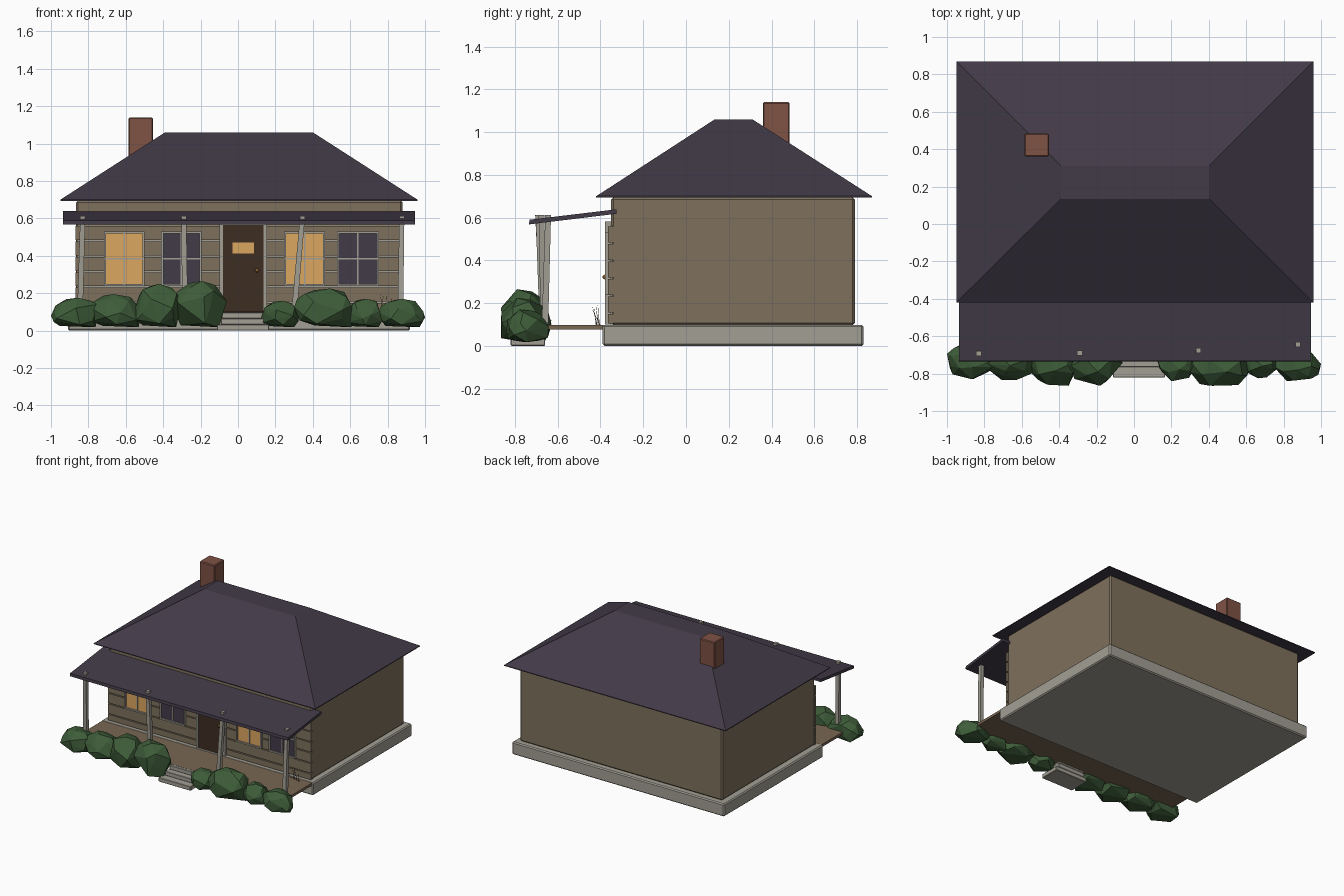
import bpy, bmesh, math, random
from mathutils import Vector

random.seed(11)
cube = bpy.data.objects.get("Cube")
if cube:
    bpy.data.objects.remove(cube, do_unlink=True)


def material(name, rgb):
    m = bpy.data.materials.new(name)
    m.use_nodes = True
    m.diffuse_color = (*rgb, 1)
    m.node_tree.nodes["Principled BSDF"].inputs["Base Color"].default_value = (*rgb, 1)
    return m


WALL = material("tan wall", (0.21, 0.165, 0.11))
ROOF = material("dark plum", (0.054, 0.043, 0.064))
STONE = material("pale grey", (0.36, 0.345, 0.295))
BRICK = material("brick red", (0.21, 0.085, 0.06))
LEAF = material("leaf green", (0.048, 0.108, 0.041))
DOOR = material("dark wood", (0.048, 0.026, 0.016))
GLOW = material("warm light", (0.72, 0.39, 0.12))
FLOOR = material("porch wood", (0.19, 0.135, 0.085))
BRASS = material("brass", (0.4, 0.2, 0.05))


def finish(name, bm, mat):
    bmesh.ops.recalc_face_normals(bm, faces=bm.faces)
    me = bpy.data.meshes.new(name)
    bm.to_mesh(me)
    bm.free()
    me.materials.append(mat)
    ob = bpy.data.objects.new(name, me)
    bpy.context.collection.objects.link(ob)
    return ob


def hull(name, points, mat):
    """Solid convex shape around the points."""
    bm = bmesh.new()
    for p in points:
        bm.verts.new(p)
    res = bmesh.ops.convex_hull(bm, input=bm.verts)
    loose = [v for v in bm.verts if not v.link_faces]
    bmesh.ops.delete(bm, geom=loose, context='VERTS')
    bmesh.ops.dissolve_limit(bm, angle_limit=0.01, verts=bm.verts, edges=bm.edges)
    return finish(name, bm, mat)


def box(name, xs, ys, zs, mat, bevel=0):
    ob = hull(name, [(x, y, z) for x in xs for y in ys for z in zs], mat)
    if bevel:
        mod = ob.modifiers.new("soft edges", 'BEVEL')
        mod.width = bevel
        mod.segments = 1
    return ob


def beam(name, low, high, half, mat, taper=1.0):
    """Square post leaning from low to high."""
    pts = []
    for (x, y, z), h in ((low, half), (high, half * taper)):
        pts += [(x + i * h, y + j * h, z) for i in (-1, 1) for j in (-1, 1)]
    return hull(name, pts, mat)


# House body
box("foundation", (-0.91, 0.92), (-0.39, 0.83), (0, 0.098), STONE, 0.008)
box("house_walls", (-0.865, 0.88), (-0.35, 0.79), (0.098, 0.695), WALL, 0.01)

# Hipped roof with a flat top
eaves = [(x, y, z) for x in (-0.95, 0.96) for y in (-0.42, 0.87) for z in (0.694, 0.7)]
ridge = [(x, y, 1.06) for x in (-0.39, 0.4) for y in (0.135, 0.31)]
hull("main_roof", eaves + ridge, ROOF)
box("chimney", (-0.585, -0.455), (0.36, 0.485), (0.8, 1.14), BRICK, 0.006)

# Front siding: boards with narrow pale gaps
edges = [0.1] + [0.152 + 0.082 * i for i in range(6)]
for i, (a, b) in enumerate(zip(edges, edges[1:])):
    box(f"siding_board_{i}", (-0.868, 0.883), (-0.364, -0.34), (a + 0.004, b - 0.004), WALL)
box("siding_backing", (-0.86, 0.875), (-0.353, -0.345), (0.1, 0.562), STONE)

# Porch floor and sloping porch roof
box("porch_floor", (-0.9, 0.91), (-0.7, -0.385), (0.077, 0.097), FLOOR)
slope = [(-0.735, 0.568), (-0.732, 0.59), (-0.324, 0.618), (-0.324, 0.639)]
hull("porch_roof", [(x, y, z) for x in (-0.935, 0.945) for y, z in slope], ROOF)

# Crooked porch posts: bottom x, bottom y, top x, top y
posts = [(-0.845, -0.665, -0.83, -0.692), (-0.283, -0.67, -0.29, -0.69),
         (0.3, -0.665, 0.345, -0.676), (0.868, -0.66, 0.876, -0.645)]
for i, (bx, by, tx, ty) in enumerate(posts):
    beam(f"porch_post_{i}", (bx, by, 0.09), (tx, ty, 0.612), 0.015, STONE, 0.9)

# Entrance steps
for i, (inset, front) in enumerate(((0, -0.82), (0.02, -0.765), (0.025, -0.72))):
    box(f"entrance_step_{i}", (-0.112 + inset, 0.165 - inset), (front, -0.66),
        (0.032 * i, 0.032 * (i + 1)), STONE, 0.003)

# Door with its frame, lit pane and knob
box("front_door", (-0.085, 0.14), (-0.37, -0.34), (0.1, 0.565), DOOR)
for side, x in (("right", -0.09), ("left", 0.145)):
    box(f"door_frame_{side}", (x - 0.009, x + 0.009), (-0.378, -0.34), (0.1, 0.58), STONE)
box("door_frame_top", (-0.099, 0.154), (-0.378, -0.34), (0.565, 0.582), STONE)
box("door_pane", (-0.03, 0.085), (-0.374, -0.366), (0.412, 0.472), GLOW)
bm = bmesh.new()
bmesh.ops.create_icosphere(bm, subdivisions=2, radius=0.011)
bmesh.ops.translate(bm, vec=Vector((0.102, -0.38, 0.322)), verts=bm.verts)
finish("door_knob", bm, BRASS)


# Windows: pane, surround, and cross bars
def window(name, x0, x1, pane):
    z0, z1, w = 0.243, 0.525, 0.011
    xm, zm = (x0 + x1) / 2, (z0 + z1) / 2
    box(name + "_pane", (x0, x1), (-0.369, -0.345), (z0, z1), pane)
    for part, x in (("right", x0), ("left", x1)):
        box(f"{name}_frame_{part}", (x - w / 2, x + w / 2), (-0.378, -0.345), (z0, z1), STONE)
    for part, z in (("sill", z0), ("head", z1)):
        box(f"{name}_{part}", (x0 - w / 2, x1 + w / 2), (-0.38, -0.345), (z - w / 2, z + w / 2), STONE)
    box(name + "_upright_bar", (xm - 0.004, xm + 0.004), (-0.374, -0.366), (z0, z1), STONE)
    box(name + "_cross_bar", (x0, x1), (-0.374, -0.366), (zm - 0.004, zm + 0.004), STONE)


for i, (x0, x1, pane) in enumerate(((-0.71, -0.505, GLOW), (-0.405, -0.2, ROOF),
                                    (0.252, 0.46, GLOW), (0.535, 0.748, ROOF))):
    window(f"window_{i}", x0, x1, pane)

# Faceted bushes: x range, y range, top height
bushes = [(-1.0, -0.75, -0.83, -0.64, 0.175), (-0.785, -0.52, -0.835, -0.63, 0.195),
          (-0.555, -0.3, -0.865, -0.64, 0.25), (-0.34, -0.06, -0.865, -0.64, 0.265),
          (0.125, 0.33, -0.84, -0.66, 0.16), (0.3, 0.615, -0.865, -0.63, 0.225),
          (0.575, 0.77, -0.825, -0.66, 0.17), (0.745, 1.0, -0.84, -0.64, 0.17)]
for i, (x0, x1, y0, y1, top) in enumerate(bushes):
    pts = []
    for k in range(24):
        # evenly spiralled directions, shaken a little, fuller near the ground
        h = -0.65 + 1.6 * k / 23
        r = math.sqrt(max(0, 1 - h * h)) * random.uniform(0.85, 1.1)
        a = 2.4 * k + random.uniform(-0.4, 0.4)
        pts.append((r * math.cos(a), r * math.sin(a), h))
    lo = [min(p[c] for p in pts) for c in range(3)]
    hi = [max(p[c] for p in pts) for c in range(3)]
    size = ((x0, x1), (y0, y1), (0.018, top))
    fitted = [[s[0] + (p[c] - lo[c]) / (hi[c] - lo[c]) * (s[1] - s[0])
               for c, s in enumerate(size)] for p in pts]
    hull(f"bush_{i}", fitted, LEAF)

# Dry weeds growing by the wall
for i in range(5):
    x, y = 0.74 + 0.02 * i, -0.4 - 0.005 * i
    tip = (x + random.uniform(-0.04, 0.04), y - random.uniform(0, 0.06), random.uniform(0.16, 0.22))
    beam(f"dry_weed_{i}", (x, y, 0.095), tip, 0.0018, FLOOR, 0.3)
